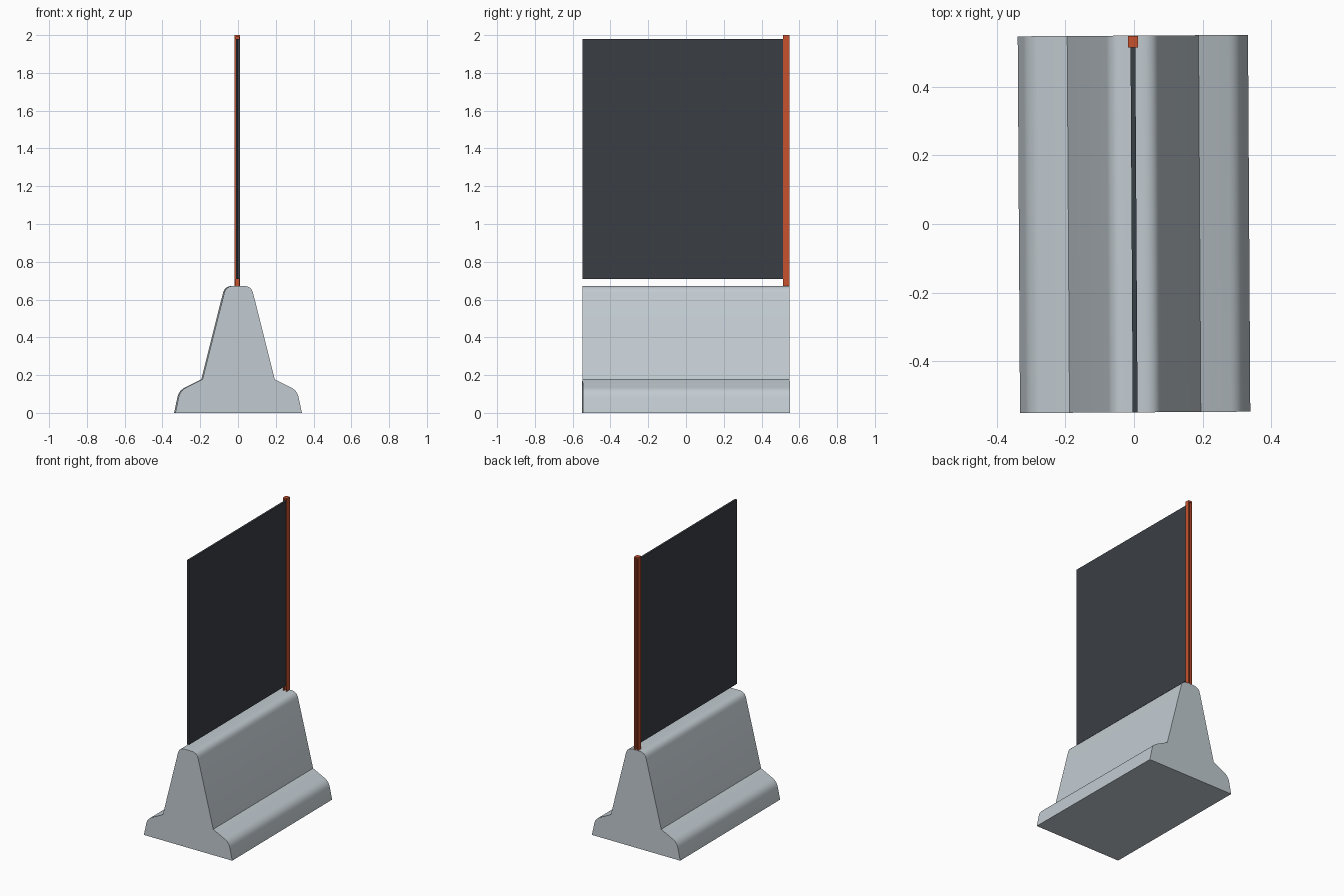
import bpy, bmesh, math
from mathutils import Vector, Matrix

if "Cube" in bpy.data.objects:
    bpy.data.objects.remove(bpy.data.objects["Cube"])

YAW = Matrix.Rotation(math.radians(0.35), 4, 'Z')  # the whole model is turned very slightly


def material(name, color):
    m = bpy.data.materials.new(name)
    m.diffuse_color = (*color, 1)
    m.use_nodes = True
    m.node_tree.nodes["Principled BSDF"].inputs["Base Color"].default_value = m.diffuse_color
    return m


concrete = material("pale_concrete", (0.54, 0.60, 0.64))
charcoal = material("dark_charcoal", (0.042, 0.050, 0.060))
orange = material("rust_orange", (0.58, 0.085, 0.028))


def prism(name, outline, extrude, mat):
    """Closed solid from a planar outline swept along a vector."""
    bm = bmesh.new()
    face = bm.faces.new([bm.verts.new(p) for p in outline])
    res = bmesh.ops.extrude_face_region(bm, geom=[face], use_keep_orig=True)
    verts = [g for g in res["geom"] if isinstance(g, bmesh.types.BMVert)]
    bmesh.ops.translate(bm, verts=verts, vec=extrude)
    bmesh.ops.recalc_face_normals(bm, faces=bm.faces)
    bm.transform(YAW)
    me = bpy.data.meshes.new(name)
    bm.to_mesh(me)
    bm.free()
    me.materials.append(mat)
    ob = bpy.data.objects.new(name, me)
    bpy.context.collection.objects.link(ob)
    return ob


def box(name, x0, x1, y0, y1, z0, z1, mat):
    return prism(name, [(x0, y0, z0), (x1, y0, z0), (x1, y1, z0), (x0, y1, z0)],
                 (0, 0, z1 - z0), mat)


def rounded(prev, corner, nxt, d, steps=6):
    """Soft corner between two straight profile edges."""
    p, c, n = Vector(prev), Vector(corner), Vector(nxt)
    a, b = c + (p - c).normalized() * d, c + (n - c).normalized() * d
    return [tuple(a.lerp(c, i / steps).lerp(c.lerp(b, i / steps), i / steps))
            for i in range(steps + 1)]


# concrete barrier: half profile (x, z), mirrored and swept along y
base, toe, step, crown, mid = (0.335, 0), (0.310, 0.118), (0.191, 0.178), (0.067, 0.672), (0, 0.672)
half = [base] + rounded(base, toe, step, 0.036) + [step] + rounded(step, crown, mid, 0.04)
profile = half + [(-x, z) for x, z in reversed(half)]
barrier = prism("concrete_barrier", [(x, -0.548, z) for x, z in profile], (0, 1.096, 0), concrete)

# dark screen panel, standing just clear of the barrier
box("screen_panel", -0.007, 0.007, -0.548, 0.526, 0.71, 1.98, charcoal)

# H-section post: the front slot holds the panel, the back slot is open
w, s, y0, y1, d = 0.0145, 0.0075, 0.514, 0.547, 0.0125
h_outline = [(-w, y0), (-s, y0), (-s, y0 + d), (s, y0 + d), (s, y0), (w, y0),
             (w, y1), (s, y1), (s, y1 - d), (-s, y1 - d), (-s, y1), (-w, y1)]
prism("screen_post", [(x, y, 0.67) for x, y in h_outline], (0, 0, 1.322), orange)
box("post_cap", -w, w, y0, y1, 1.99, 2.0, orange)

# smooth the rounded concrete, keep its hard edges
bpy.context.view_layer.objects.active = barrier
barrier.select_set(True)
bpy.ops.object.shade_smooth_by_angle(angle=math.radians(30))
